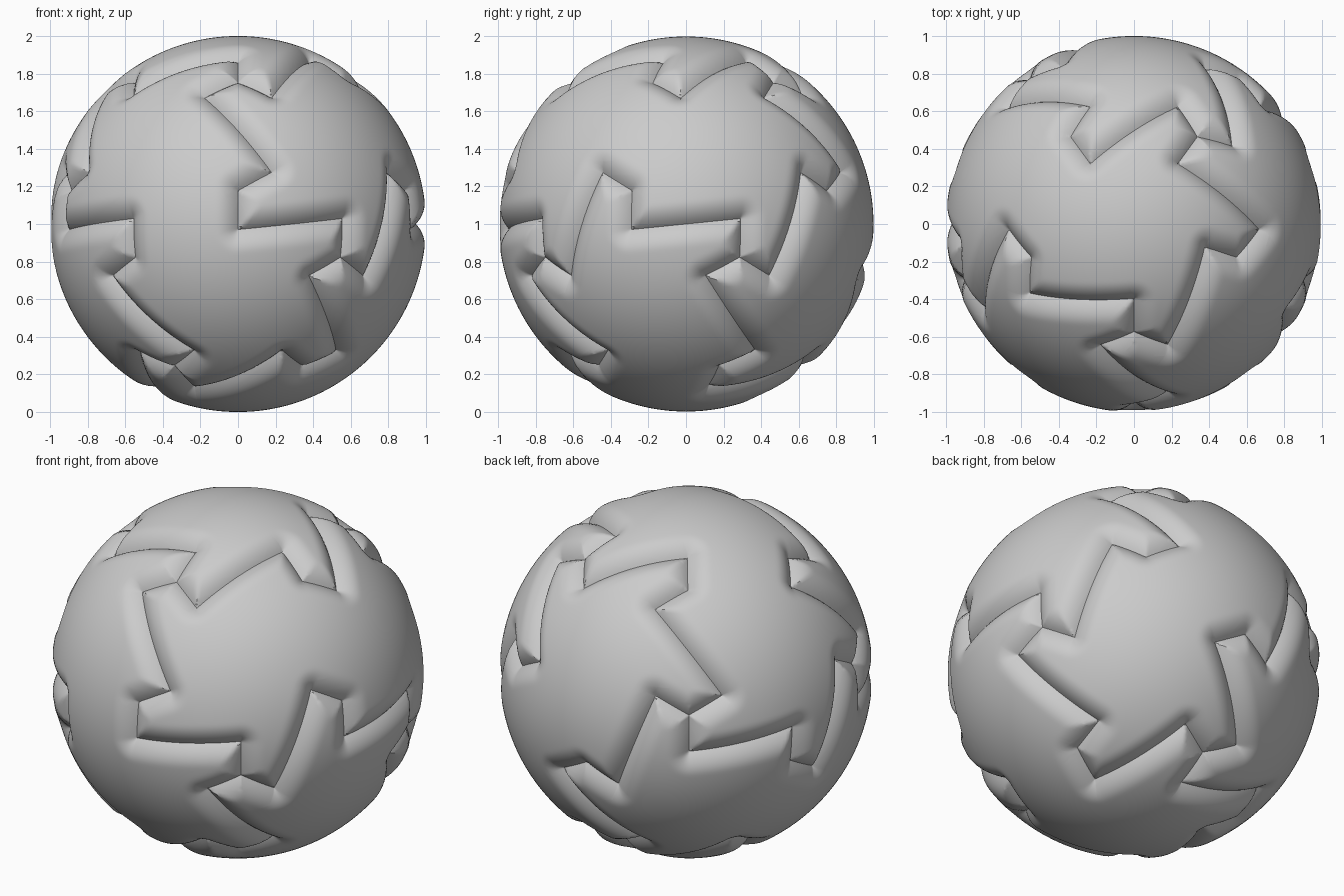
import bpy, bmesh
from math import radians, sin, cos, asin, acos
from mathutils import Vector, Quaternion

if "Cube" in bpy.data.objects:
    bpy.data.objects.remove(bpy.data.objects["Cube"])

GROOVE_WIDTH = 0.125
GROOVE_DEPTH = 0.057
ARM = 0.22            # angular length of the short zigzag arms


def polar(azimuth, tilt):
    a, t = radians(azimuth), radians(tilt)
    return Vector((sin(t) * cos(a), sin(t) * sin(a), cos(t)))


# Dodecahedron corners: four rings of five
corners = []
for i in range(5):
    corners += [polar(-90 + 72 * i, 37.377), polar(-90 + 72 * i, 79.188),
                polar(-54 + 72 * i, 100.812), polar(-54 + 72 * i, 142.623)]

# The twelve faces are merged in pairs across these six edges (three axes)
merged_axes = [polar(162, 31.717), polar(252, 90), polar(342, 58.283)]


def arm_end(v, w):
    """Tip of the short arm at corner v for the edge running to corner w."""
    t = (w - v * v.dot(w)).normalized()
    t = Quaternion(v, radians(-60)) @ t
    return (v * cos(ARM) + t * sin(ARM)).normalized()


# Every remaining edge becomes a Z of three great-circle arcs
edges, arcs = [], []
for i, v in enumerate(corners):
    for w in corners[i + 1:]:
        mid = (v + w).normalized()
        if v.dot(w) < 0.7 or any(abs(mid.dot(ax)) > 0.99 for ax in merged_axes):
            continue
        a, b = arm_end(v, w), arm_end(w, v)
        edges.append((mid, len(arcs)))
        arcs += [(v, a), (a, b), (b, w)]
arcs = [(p, q, p.cross(q).normalized()) for p, q in arcs]


def arc_distance(p, arc):
    a, b, n = arc
    if n.cross(a).dot(p) >= 0 and b.cross(n).dot(p) >= 0:
        return asin(min(1.0, abs(n.dot(p))))
    return acos(max(-1.0, min(1.0, max(a.dot(p), b.dot(p)))))


# Sphere, cut along all the seam arcs
bm = bmesh.new()
bmesh.ops.create_icosphere(bm, subdivisions=5, radius=1.0)
for arc in arcs:
    centre = (arc[0] + arc[1]).normalized()
    faces = []
    for f in bm.faces:
        c = f.calc_center_median().normalized()
        if c.dot(centre) > 0.85 and arc_distance(c, arc) < 0.055:
            faces.append(f)
    geom = set(faces)
    for f in faces:
        geom.update(f.edges)
        geom.update(f.verts)
    bmesh.ops.bisect_plane(bm, geom=list(geom), dist=1e-4,
                           plane_co=(0, 0, 0), plane_no=arc[2])
bmesh.ops.triangulate(bm, faces=bm.faces[:])
bmesh.ops.subdivide_edges(bm, edges=bm.edges[:], cuts=3, use_grid_fill=True)

# Sink the rounded grooves towards the seams
for vert in bm.verts:
    p = vert.co.normalized()
    d = GROOVE_WIDTH
    for mid, k in edges:
        if mid.dot(p) > 0.8:
            for arc in arcs[k:k + 3]:
                d = min(d, arc_distance(p, arc))
    vert.co = p * (1 - GROOVE_DEPTH * (1 - d / GROOVE_WIDTH) ** 2)
    vert.co.z += 1
bmesh.ops.recalc_face_normals(bm, faces=bm.faces[:])

mesh = bpy.data.meshes.new("puzzle_ball")
bm.to_mesh(mesh)
bm.free()
ball = bpy.data.objects.new("puzzle_ball", mesh)
bpy.context.collection.objects.link(ball)
bpy.context.view_layer.objects.active = ball
ball.select_set(True)
bpy.ops.object.shade_smooth_by_angle(angle=radians(40))
